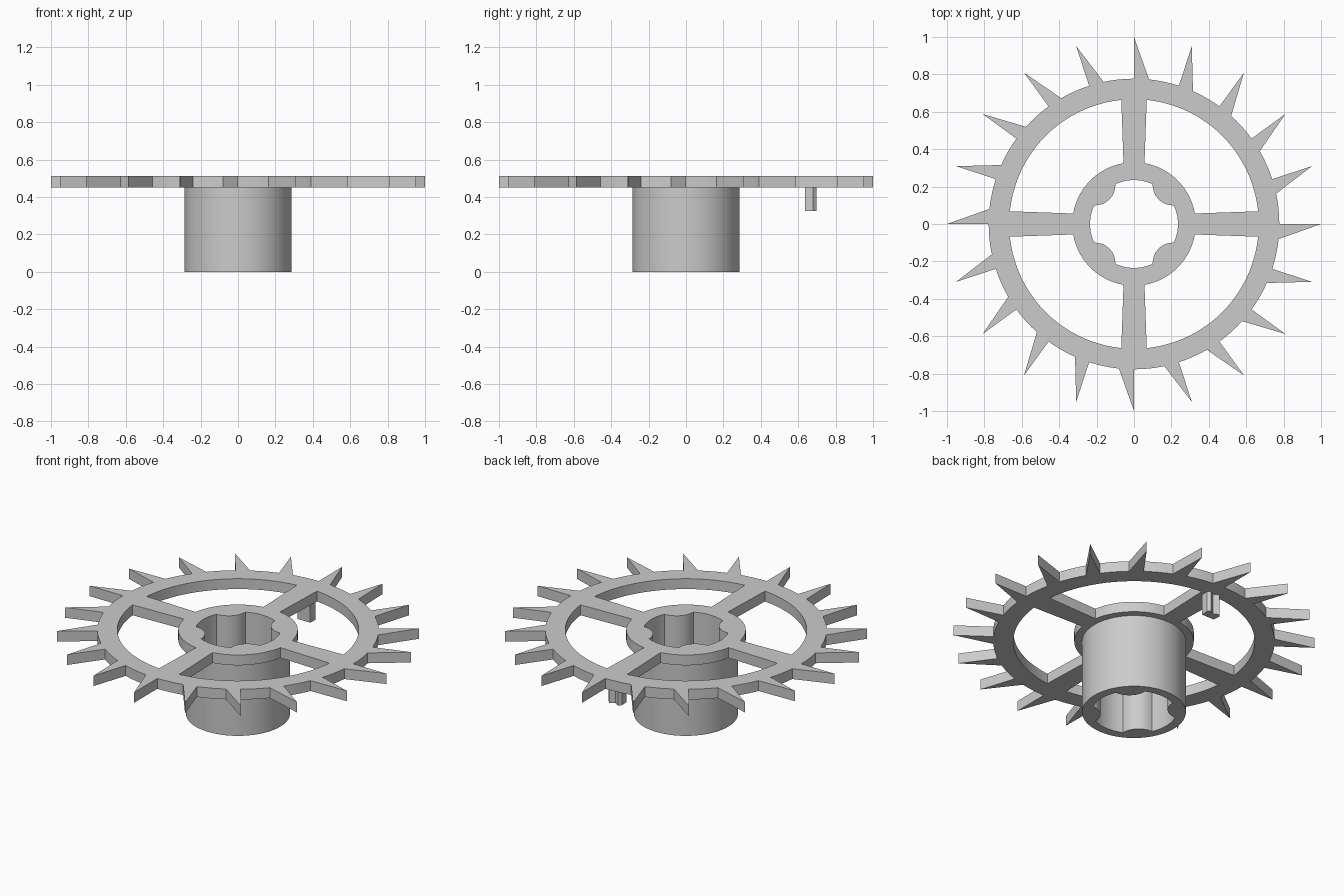
import bpy, bmesh
from math import sin, cos, asin, radians, degrees, pi, hypot, atan2

if "Cube" in bpy.data.objects:
    bpy.data.objects.remove(bpy.data.objects["Cube"], do_unlink=True)

steel = bpy.data.materials.new("grey_steel")
steel.use_nodes = True
GREY = (0.6, 0.6, 0.6, 1)
steel.diffuse_color = GREY
steel.node_tree.nodes["Principled BSDF"].inputs["Base Color"].default_value = GREY

PLATE_BOTTOM, PLATE_TOP = 0.45, 0.513
TEETH = 20


def polar(r, deg):
    return (r * cos(radians(deg)), r * sin(radians(deg)))


def arc(r, a, b, n, cx=0, cy=0):
    pts = [polar(r, a + (b - a) * i / n) for i in range(n + 1)]
    return [(x + cx, y + cy) for x, y in pts]


def slab(name, outlines, z0, z1):
    """Filled flat outline (inner loops become holes) given a thickness."""
    curve = bpy.data.curves.new(name + "_outline", "CURVE")
    curve.dimensions = "2D"
    curve.fill_mode = "BOTH"
    curve.extrude = (z1 - z0) / 2
    for pts in outlines:
        s = curve.splines.new("POLY")
        s.points.add(len(pts) - 1)
        for p, (x, y) in zip(s.points, pts):
            p.co = (x, y, 0, 1)
        s.use_cyclic_u = True
    temp = bpy.data.objects.new(name + "_temp", curve)
    bpy.context.collection.objects.link(temp)
    dg = bpy.context.evaluated_depsgraph_get()
    mesh = bpy.data.meshes.new_from_object(temp.evaluated_get(dg))
    bpy.data.objects.remove(temp, do_unlink=True)
    bpy.data.curves.remove(curve)

    bm = bmesh.new()
    bm.from_mesh(mesh)
    bmesh.ops.remove_doubles(bm, verts=bm.verts, dist=0.0001)
    bmesh.ops.translate(bm, verts=bm.verts, vec=(0, 0, (z0 + z1) / 2))
    bmesh.ops.recalc_face_normals(bm, faces=bm.faces)
    bm.to_mesh(mesh)
    bm.free()
    mesh.name = name
    mesh.materials.clear()
    mesh.materials.append(steel)
    obj = bpy.data.objects.new(name, mesh)
    bpy.context.collection.objects.link(obj)
    bpy.ops.object.select_all(action="DESELECT")
    obj.select_set(True)
    bpy.context.view_layer.objects.active = obj
    bpy.ops.object.shade_smooth_by_angle(angle=radians(25))
    return obj


# Toothed outer edge: each tooth has one radial flank and one raked flank
step = 360 / TEETH
rim = []
for i in range(TEETH):
    a = i * step
    rim.append(polar(1.0, a))
    rim += arc(0.777, a, a + step - 5.95, 4)

# Four windows between tapered spokes
windows = []
rim_gap = degrees(asin(0.068 / 0.667))
hub_gap = degrees(asin(0.056 / 0.33))
for k in range(4):
    a = 90 * k
    windows.append(arc(0.667, a + rim_gap, a + 90 - rim_gap, 20)
                   + arc(0.33, a + 90 - hub_gap, a + hub_gap, 14))

# Bore with four rounded keys bulging inward on the diagonals
BORE, KEY_R, KEY_HALF = 0.235, 0.11, 20
half_chord = BORE * sin(radians(KEY_HALF))
key_dist = BORE * cos(radians(KEY_HALF)) + (KEY_R**2 - half_chord**2) ** 0.5
spread = degrees(asin(half_chord / KEY_R))
bore = []
for k in range(4):
    a = 90 * k + 45
    cx, cy = polar(key_dist, a)
    bore += arc(BORE, a - 90 + KEY_HALF, a - KEY_HALF, 10)[:-1]
    bore += arc(KEY_R, a + 180 + spread, a + 180 - spread, 8, cx, cy)[:-1]

slab("toothed_wheel", [rim, bore] + windows, PLATE_BOTTOM, PLATE_TOP)
slab("hub_tube", [arc(0.287, 0, 360, 64)[:-1], bore], 0, PLATE_BOTTOM)

# Small notched pin hanging under the rim
half = [(0.042, 0.635), (0.045, 0.68), (0.03, 0.698)]
pin = half + [(0, 0.68)] + [(-x, y) for x, y in reversed(half)]
slab("rim_pin", [pin], 0.325, PLATE_BOTTOM)
